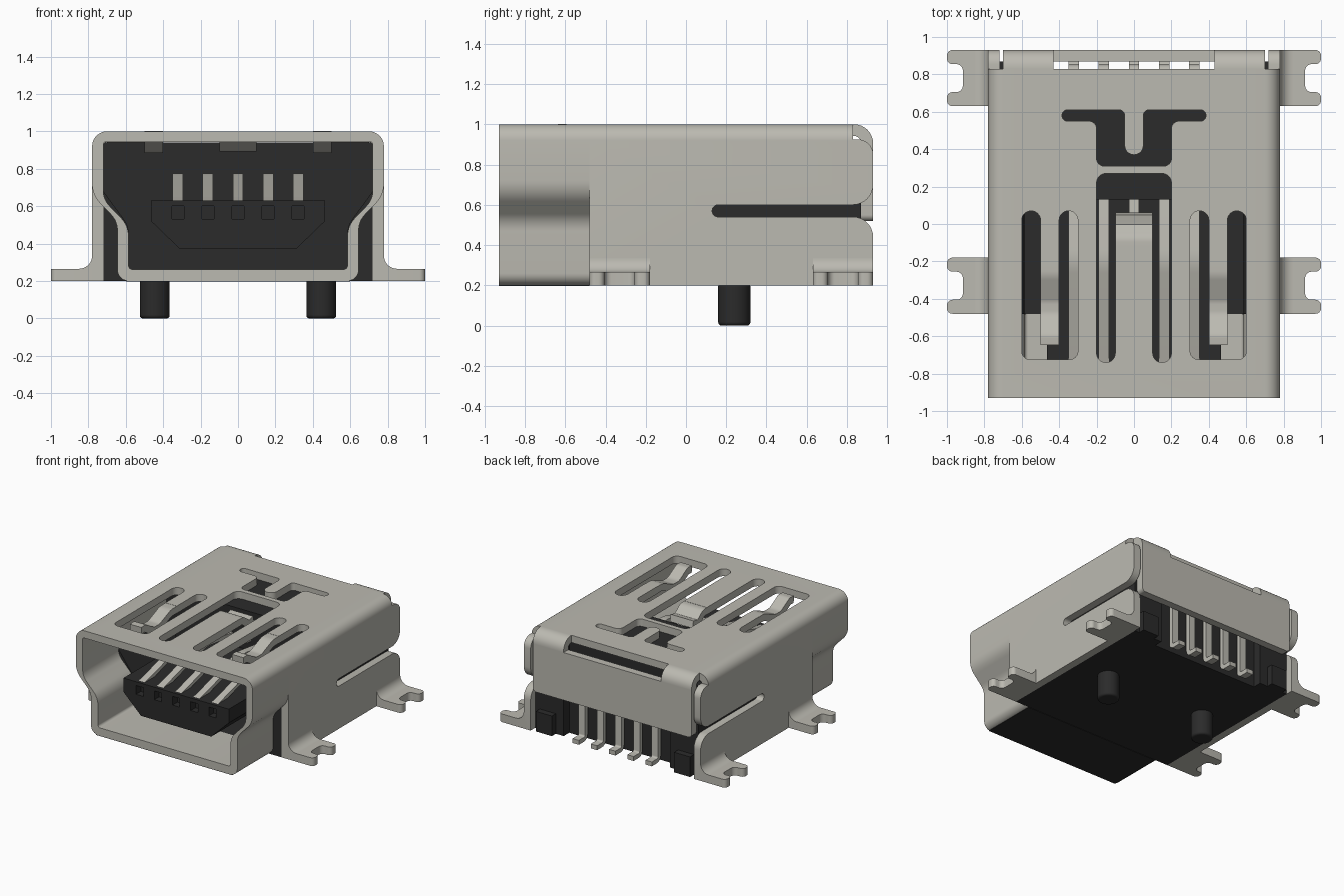
import bpy, bmesh, math
from mathutils import Vector

if "Cube" in bpy.data.objects:
    bpy.data.objects.remove(bpy.data.objects["Cube"])


def material(name, rgb):
    m = bpy.data.materials.new(name)
    m.diffuse_color = (*rgb, 1)
    m.use_nodes = True
    m.node_tree.nodes["Principled BSDF"].inputs["Base Color"].default_value = m.diffuse_color
    return m


METAL = material("metal", (0.50, 0.49, 0.44))
DARK = material("dark_plastic", (0.024, 0.024, 0.024))


def rounded(pts, n=8):
    """Outline with (a, b, radius) corners turned into arcs."""
    out = []
    for i, q in enumerate(pts):
        p, r = Vector(q[:2]), (q[2] if len(q) > 2 else 0)
        if r == 0:
            out.append(p)
            continue
        d1 = (Vector(pts[i - 1][:2]) - p).normalized()
        d2 = (Vector(pts[(i + 1) % len(pts)][:2]) - p).normalized()
        half = d1.angle(d2) / 2
        c = p + (d1 + d2).normalized() * r / math.sin(half)
        t = r / math.tan(half)
        v1, v2 = (p + d1 * t - c).normalized(), (p + d2 * t - c).normalized()
        out += [c + v1.slerp(v2, k / n) * r for k in range(n + 1)]
    clean = [p for i, p in enumerate(out) if (p - out[i - 1]).length > 1e-4]
    return clean


def mirrored(half):
    return half + [(-q[0], *q[1:]) for q in reversed(half)]


def flip(pts):
    return [(-q[0], *q[1:]) for q in pts]


def prism(name, pts, axis, lo, hi, mat=METAL):
    """Extrude a rounded outline along an axis."""
    place = {"x": lambda p: (lo, p[0], p[1]), "y": lambda p: (p[0], lo, p[1]),
             "z": lambda p: (p[0], p[1], lo)}[axis]
    bm = bmesh.new()
    face = bm.faces.new([bm.verts.new(place(p)) for p in rounded(pts)])
    ext = bmesh.ops.extrude_face_region(bm, geom=[face])
    step = Vector([hi - lo if a == axis else 0 for a in "xyz"])
    bmesh.ops.translate(bm, vec=step, verts=[v for v in ext["geom"] if isinstance(v, bmesh.types.BMVert)])
    bmesh.ops.recalc_face_normals(bm, faces=bm.faces)
    me = bpy.data.meshes.new(name)
    bm.to_mesh(me)
    bm.free()
    me.materials.append(mat)
    ob = bpy.data.objects.new(name, me)
    bpy.context.collection.objects.link(ob)
    return ob


def box(name, x0, x1, y0, y1, z0, z1, mat=METAL):
    return prism(name, [(x0, y0), (x1, y0), (x1, y1), (x0, y1)], "z", z0, z1, mat)


def strip(name, path, x0, x1, th):
    """Bent sheet strip following a rounded path in the yz plane."""
    p = rounded(path, 6)
    left, right = [], []
    for i, q in enumerate(p):
        a = (q - p[i - 1]).normalized() if i else (p[1] - q).normalized()
        b = (p[i + 1] - q).normalized() if i < len(p) - 1 else a
        t = (a + b).normalized()
        off = Vector((-t.y, t.x)) * th / 2 / max(0.5, t.dot(a))
        left.append(tuple(q + off))
        right.append(tuple(q - off))
    return prism(name, left + right[::-1], "x", x0, x1)


def cut(ob, *cutters):
    bpy.context.view_layer.objects.active = ob
    for c in cutters:
        m = ob.modifiers.new("cut", "BOOLEAN")
        m.operation, m.solver, m.object = "DIFFERENCE", "EXACT", c
        bpy.ops.object.modifier_apply(modifier=m.name)


# Shell: closed mouth in front, inverted U behind
front = prism("front_shell", mirrored([(.645, .2, .06), (.78 - .135, .52, .12), (.78, .66, .15), (.78, 1, .08)]),
              "y", -.93, -.48)
rear = prism("rear_shell", [(.72, .2), (.78, .2), (.78, 1, .08), (-.78, 1, .08), (-.78, .2), (-.72, .2),
                            (-.72, .942, .02), (.72, .942, .02)], "y", -.48, .93)
mouth = prism("mouth_cutter", mirrored([(.585, .262, .02), (.585, .495, .14), (.72, .635, .12), (.72, .942, .01)]),
              "y", -1, -.4)

# Openings in the top sheet
side_slot = [(.3, -.725, .045), (.6, -.725, .045), (.6, .07, .0499), (.5, .07, .0499),
             (.5, -.2), (.4, -.2), (.4, .07, .0499), (.3, .07, .0499)]
mid_slot = mirrored([(.1, -.12), (.1, -.74, .0499), (.2, -.74, .0499), (.2, .27, .05)])
tee = mirrored([(.05, .37, .0499), (.05, .61, .03), (.385, .61, .0299), (.385, .55, .0299),
                (.2, .55, .04), (.2, .31, .04)])
slots = [prism("slot_cutter", s, "z", .9, 1.1) for s in (side_slot, flip(side_slot), mid_slot)]
tee_cut = prism("tee_cutter", tee, "z", .9, 1.1)

# Flared slots in the side walls and the rounded rear corner
flare = prism("flare_cutter", [(.13, .54, .0299), (.93, .54, .10), (.93, .40), (1, .40), (1, .74), (.93, .74),
                               (.93, .60, .10), (.13, .60, .0299)], "x", -1, 1)
corner = prism("corner_cutter", [(.83, .925), (.93, .925, .075), (.93, .83), (1, .83), (1, 1.1), (.83, 1.1)],
               "x", -1, 1)
cut(front, mouth, *slots)
cut(rear, tee_cut, flare, corner, *slots)

# Back plate hung on two bent straps
prism("back_plate", [(-.7, .52, .03), (.7, .52, .03), (.7, .9), (-.7, .9)], "y", .87, .93)
for s in (-1, 1):
    prism("back_strap", [(.83, 1), (.93, 1, .095), (.93, .9), (.87, .9), (.87, .942, .035), (.83, .942)],
          "x", min(.43 * s, .7 * s), max(.43 * s, .7 * s))

# Spring fingers in the top sheet
for s in (-1, 1):
    strip("side_spring", [(-.2, .971), (-.27, .971, .1), (-.41, .912, .1), (-.49, .912, .1), (-.6, .975, .03),
                          (-.645, .972)], .45 * s - .05, .45 * s + .05, .055)
strip("middle_spring", [(-.12, .971), (-.08, .971, .05), (-.01, .916, .03), (.055, .93)], -.1, .1, .055)

# Solder tabs with notched ends and filleted roots
for s in (-1, 1):
    for y in (-.33, .78):
        plan = [(.75, y - .15), (1, y - .15, .03), (1, y - .075, .03), (.915, y - .075, .035),
                (.915, y + .075, .035), (1, y + .075, .03), (1, y + .15, .03), (.75, y + .15)]
        root = [(.77, .25), (.85, .25), (.85, .265), (.78, .265, .0699), (.78, .34), (.77, .34)]
        prism("solder_tab", plan if s > 0 else flip(plan), "z", .2, .265)
        prism("tab_fillet", root if s > 0 else flip(root), "y", y - .15, y + .15)

# Plastic body: rear block, channel liner, cheeks, feet and underside
box("body_block", -.72, .72, .13, .80, .2, .94, DARK)
prism("channel_liner", mirrored([(.72, .2), (.72, .68), (.585, .495, .12), (.585, .262)])[::-1],
      "y", -.48, .13, DARK)
box("underside_sheet", -.6, .6, -.93, -.48, .197, .2, DARK)
for s in (-1, 1):
    a, b = sorted((.47 * s, .72 * s))
    box("body_cheek", a, b, .8, .87, .2, .92, DARK)
    a, b = sorted((.54 * s, .68 * s))
    box("body_foot", a, b, .87, .92, .2, .36, DARK)

# Locating pegs
for s in (-1, 1):
    ring = [(.445 * s + .08 * math.cos(k * math.pi / 20), .24 + .08 * math.sin(k * math.pi / 20)) for k in range(40)]
    peg = prism("locating_peg", ring, "z", 0, .21, DARK)
    bev = peg.modifiers.new("edge", "BEVEL")
    bev.width, bev.segments = .015, 3

# Tongue with front pockets, contacts and solder pins
tongue = prism("tongue", mirrored([(.31, .37), (.465, .52), (.465, .63)]), "y", -.78, .14, DARK)
pockets = []
for x in (-.322, -.161, 0, .161, .322):
    pockets.append(box("pocket_cutter", x - .032, x + .032, -.9, -.72, .53, .60, DARK))
    strip("contact", [(-.75, .615), (-.67, .635, .1), (-.2, .765, .3), (.15, .72)], x - .028, x + .028, .03)
    strip("solder_pin", [(.78, .62), (.835, .62, .03), (.835, .218, .03), (.93, .218)], x - .028, x + .028, .035)
cut(tongue, *pockets)

# Remove cutters and smooth the rounded parts
for ob in list(bpy.data.objects):
    if "cutter" in ob.name:
        bpy.data.objects.remove(ob)
bpy.ops.object.select_all(action="DESELECT")
for ob in bpy.data.objects:
    ob.select_set(True)
    bpy.context.view_layer.objects.active = ob
bpy.ops.object.shade_smooth_by_angle(angle=math.radians(30))
